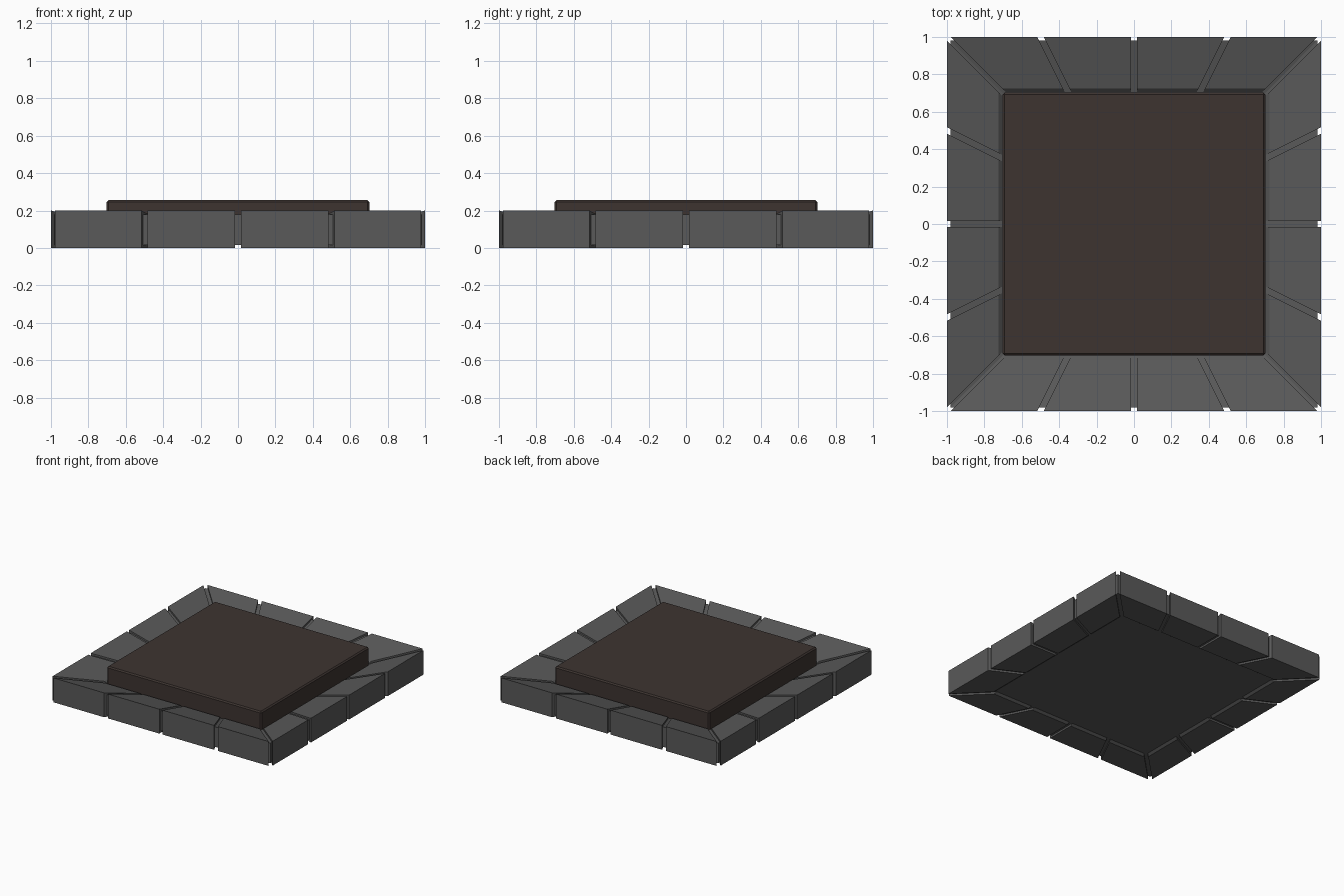
import bpy, bmesh, math
from mathutils import Matrix

if "Cube" in bpy.data.objects:
    bpy.data.objects.remove(bpy.data.objects["Cube"])


def material(name, rgb):
    m = bpy.data.materials.new(name)
    m.diffuse_color = (*rgb, 1)
    m.use_nodes = True
    m.node_tree.nodes["Principled BSDF"].inputs["Base Color"].default_value = m.diffuse_color
    return m


STONE = material("dark_stone", (0.1, 0.1, 0.1))
PANEL = material("dark_brown", (0.047, 0.034, 0.03))


def finish(name, bm, mat):
    bmesh.ops.recalc_face_normals(bm, faces=bm.faces)
    me = bpy.data.meshes.new(name)
    bm.to_mesh(me)
    bm.free()
    me.materials.append(mat)
    ob = bpy.data.objects.new(name, me)
    bpy.context.collection.objects.link(ob)
    return ob


def square_loft(name, rings, mat):
    """Closed solid through square rings given as (half width, z)."""
    bm = bmesh.new()
    loops = [[bm.verts.new((sx * r, sy * r, z))
              for sx, sy in ((-1, -1), (1, -1), (1, 1), (-1, 1))] for r, z in rings]
    bm.faces.new(loops[0])
    bm.faces.new(loops[-1])
    for a, b in zip(loops, loops[1:]):
        for i in range(4):
            j = (i + 1) % 4
            bm.faces.new((a[i], a[j], b[j], b[i]))
    return finish(name, bm, mat)


# Recessed core forming the floor of the joints
square_loft("base_core", [(0.98, 0.015), (0.98, 0.18), (0.7, 0.106)], STONE)

# Sixteen edge stones with inward sloping tops and radial joints
PROFILE = [(1, 0), (1, 0.2), (0.725, 0.127), (0.705, 0.107), (0.74, 0.015), (0.76, 0)]
GAP = 0.015


def edge_stone(name, s0, s1, turn):
    bm = bmesh.new()
    ends = []
    for s, sign in ((s0, 1), (s1, -1)):
        off = sign * GAP * math.sqrt(1 + s * s)
        ends.append([bm.verts.new((s * r + off, -r, z)) for r, z in PROFILE])
    a, b = ends
    bm.faces.new(a)
    bm.faces.new(b)
    n = len(PROFILE)
    for i in range(n):
        j = (i + 1) % n
        bm.faces.new((a[i], a[j], b[j], b[i]))
    bmesh.ops.rotate(bm, verts=bm.verts, matrix=Matrix.Rotation(turn, 3, 'Z'))
    finish(name, bm, STONE)


for side, label in enumerate(("front", "right", "back", "left")):
    for k in range(4):
        edge_stone(f"{label}_edge_stone_{k + 1}", -1 + k * 0.5, -0.5 + k * 0.5,
                   side * math.pi / 2)

# Raised centre panel with a small chamfer
panel = square_loft("centre_panel", [(0.702, 0.09), (0.702, 0.255)], PANEL)
bev = panel.modifiers.new("chamfer", 'BEVEL')
bev.width = 0.01
bev.segments = 1
